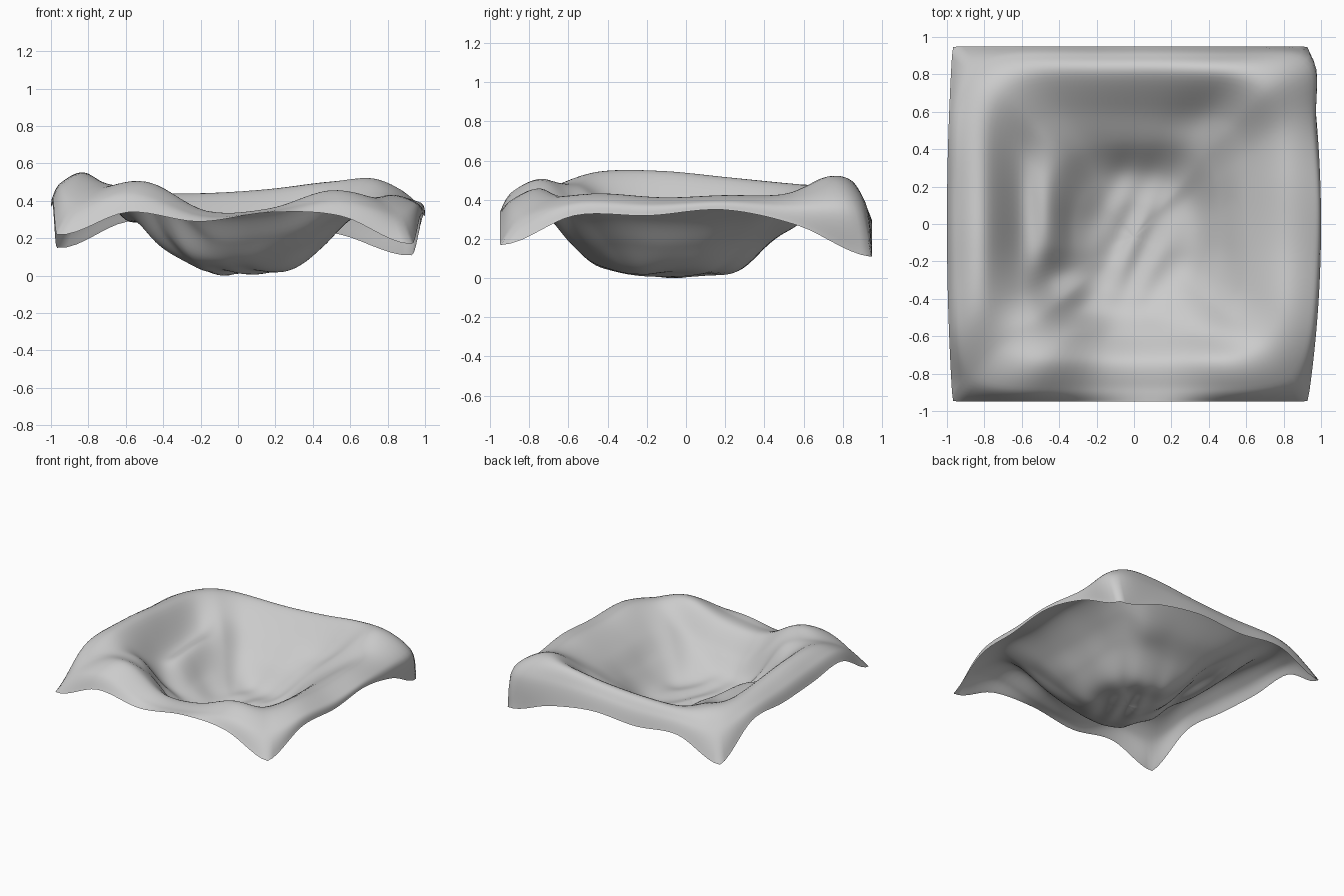
import bpy, bmesh, math
from mathutils import Vector

cube = bpy.data.objects.get("Cube")
if cube:
    bpy.data.objects.remove(cube)

PER_SIDE, AROUND, ALONG = 5, 7, 8
SPOKES = 4 * PER_SIDE

# Heights in hundredths around each ring: five values per side,
# starting at the right front corner and running front, left, back, right
EDGE = [23, 35, 30, 35, 33, 18, 33, 33, 36, 28, 12, 23, 29, 27, 30, 16, 38, 38, 40, 42]
CREST = [49, 51, 35, 36, 46, 43, 44, 42, 43, 44, 53, 51, 47, 45, 45, 48, 49, 52, 55, 55]
SLOPE = [45, 37, 20, 21, 26, 32, 32, 31, 31, 33, 36, 30, 30, 30, 32, 38, 33, 31, 32, 38]
LEDGE = [22, 13, 9, 10, 14, 18, 18, 17, 18, 21, 22, 20, 20, 20, 22, 29, 31, 31, 28, 19]
FOOT = [7, 5, 5, 5, 5, 5, 5, 6, 6, 6, 7, 5, 5, 5, 8, 12, 14, 14, 13, 9]
FLOOR = [3] * SPOKES
BROW = [0.35 * e + 0.65 * c for e, c in zip(EDGE, CREST)]


def spline(a, b, c, d, t):
    """Catmull-Rom curve between b and c."""
    return b + (c - a) * (t / 2) + (a * 2 - b * 5 + c * 4 - d) * (t * t / 2) \
        + (b * 3 - a - c * 3 + d) * (t ** 3 / 2)


def square_point(s):
    """Point on a unit square, s counted in spokes."""
    side, t = int(s // PER_SIDE), (s % PER_SIDE) * 2 / PER_SIDE - 1
    return Vector([(t, -1), (1, t), (-t, 1), (-1, -t)][side])


def ring(heights, half_x, half_y, cx, cy, power, swell=0.0):
    """Closed superellipse ring; a high power gives squarer corners."""
    points = []
    for i in range(SPOKES * AROUND):
        s = i / AROUND
        k, t = int(s), s % 1
        z = spline(*[heights[(k + j) % SPOKES] for j in (-1, 0, 1, 2)], t) / 100
        p = square_point(s)
        p /= (abs(p.x) ** power + abs(p.y) ** power) ** (1 / power)
        # sides belly outward, more on the left
        belly = swell * p.x * max(0, 1 - p.y ** 2) * (1.4 if p.x > 0 else 0.6)
        points.append(Vector((p.x * half_x + cx + belly, p.y * half_y + cy, z)))
    return points


brow = ring(BROW, 0.91, 0.895, -0.01, 0.01, 9, 0.05)
rings = [
    ring(EDGE, 0.95, 0.95, -0.02, 0, 200, 0.05),
    brow,
    ring(CREST, 0.80, 0.77, 0, 0.04, 6),
    ring(SLOPE, 0.60, 0.59, 0, 0, 5),
    ring(LEDGE, 0.46, 0.46, 0, -0.02, 3.5),
    ring(FOOT, 0.32, 0.32, 0, -0.05, 2.5),
    ring(FLOOR, 0.16, 0.17, 0, -0.07, 2),
    [Vector((0, -0.07, 0.025))] * (SPOKES * AROUND),
]

# Overhanging lip at the back left corner
for p in brow:
    pull = math.exp(-((p.x - 0.85) ** 2 + (p.y - 0.82) ** 2) / 0.04)
    p += Vector((0.08, 0.04, 0.0)) * pull


def surface_point(i, r, t):
    """Loft across the rings along one spoke."""
    last = len(rings) - 1
    a, b, c, d = [rings[min(max(r + j, 0), last)][i] for j in (-1, 0, 1, 2)]
    p = spline(a, b, c, d, t)
    # eroded diagonal grooves in the crater floor
    fade = math.exp(-(p.x ** 2 + (p.y + 0.08) ** 2) / 0.08)
    p.z += 0.01 * fade * math.sin(17 * (p.x - p.y) + 3 * math.sin(7 * p.x))
    return p


bm = bmesh.new()
loops = []
for r in range(len(rings) - 1):
    for step in range(ALONG):
        loops.append([bm.verts.new(surface_point(i, r, step / ALONG))
                      for i in range(SPOKES * AROUND)])
tip = bm.verts.new(surface_point(0, len(rings) - 2, 1))

for outer, inner in zip(loops, loops[1:]):
    for i in range(len(outer)):
        j = (i + 1) % len(outer)
        bm.faces.new((outer[i], outer[j], inner[j], inner[i]))
for i, v in enumerate(loops[-1]):
    bm.faces.new((v, loops[-1][(i + 1) % len(loops[-1])], tip))

# Rest the lowest point on the ground
low = min(v.co.z for v in bm.verts)
bmesh.ops.translate(bm, verts=bm.verts, vec=(0, 0, -low))
for f in bm.faces:
    f.smooth = True

mesh = bpy.data.meshes.new("crater_terrain")
bm.to_mesh(mesh)
bm.free()

stone = bpy.data.materials.new("pale_grey_stone")
stone.use_nodes = True
colour = (0.6, 0.6, 0.6, 1)
stone.diffuse_color = colour
stone.node_tree.nodes["Principled BSDF"].inputs["Base Color"].default_value = colour
mesh.materials.append(stone)

terrain = bpy.data.objects.new("crater_terrain", mesh)
bpy.context.collection.objects.link(terrain)
